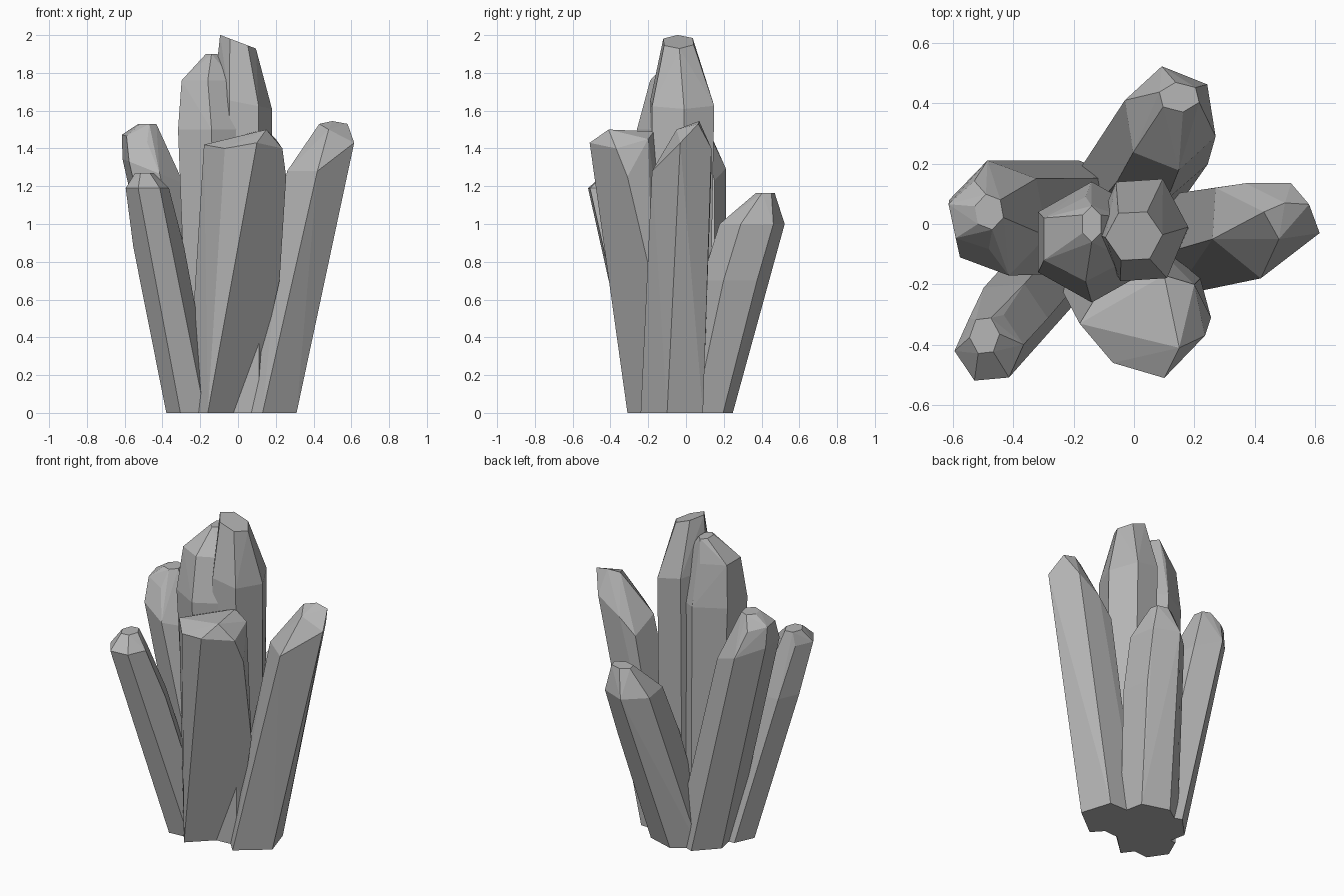
import bpy, bmesh, math

stone = bpy.data.materials.new("crystal_grey")
stone.diffuse_color = (0.47, 0.47, 0.47, 1)


def hull_object(name, points):
    """Faceted convex crystal around the given points."""
    bm = bmesh.new()
    for p in points:
        bm.verts.new(p)
    bmesh.ops.convex_hull(bm, input=bm.verts[:])
    loose = [v for v in bm.verts if not v.link_faces]
    bmesh.ops.delete(bm, geom=loose, context='VERTS')
    bmesh.ops.dissolve_limit(bm, angle_limit=math.radians(3), verts=bm.verts[:], edges=bm.edges[:])
    bmesh.ops.recalc_face_normals(bm, faces=bm.faces[:])
    mesh = bpy.data.meshes.new(name)
    bm.to_mesh(mesh)
    bm.free()
    mesh.materials.append(stone)
    bpy.context.collection.objects.link(bpy.data.objects.new(name, mesh))


def crystal(name, rot, rings, sides=6):
    """Crystal through rings of (x, y, z, rx, ry[, slope along x])."""
    pts = []
    for x, y, z, rx, ry, *slope in rings:
        for i in range(sides):
            a = math.radians(rot + 360 * i / sides)
            dx, dy = rx * math.cos(a), ry * math.sin(a)
            pts.append((x + dx, y + dy, z + (slope[0] * dx if slope else 0)))
    hull_object(name, pts)


# Two tall crystals in the middle
crystal("tall_crystal", 3, [
    (0.03, -0.03, 0, 0.15, 0.17), (0.03, -0.02, 1.2, 0.165, 0.195),
    (0.025, -0.02, 1.64, 0.155, 0.19, -0.2), (0.0, -0.04, 1.965, 0.095, 0.09, -0.38)])
crystal("second_tall_crystal", 30, [
    (-0.12, -0.04, 0, 0.16, 0.16), (-0.14, -0.06, 1.5, 0.205, 0.20),
    (-0.16, -0.05, 1.76, 0.16, 0.14), (-0.14, 0.0, 1.9, 0.035, 0.06)])

# Leaning crystals around them
hull_object("right_crystal", [
    (0.13, -0.24, 0), (0.31, -0.1, 0), (0.02, -0.12, 0), (0.06, 0.09, 0), (0.25, 0.09, 0),
    (0.42, -0.18, 1.28), (0.615, -0.03, 1.43), (0.26, -0.05, 1.28), (0.37, 0.135, 1.3),
    (0.27, 0.12, 1.2), (0.52, 0.135, 1.4), (0.58, 0.065, 1.53), (0.5, 0.07, 1.545),
    (0.43, 0.04, 1.53), (0.48, -0.05, 1.5)])
hull_object("front_crystal", [
    (-0.16, -0.31, 0), (0.06, -0.1, 0), (-0.27, -0.16, 0), (-0.15, 0.0, 0), (0.0, 0.0, 0),
    (0.22, -0.18, 0.7), (0.255, -0.31, 1.25), (0.1, -0.51, 1.43), (0.235, -0.37, 1.4),
    (-0.07, -0.46, 1.4), (-0.18, -0.33, 1.42), (-0.1, -0.2, 1.42), (0.1, -0.17, 1.49),
    (0.2, -0.2, 1.45), (0.15, -0.41, 1.5)])
crystal("left_crystal", -18, [
    (-0.15, 0.025, 0, 0.165, 0.19), (-0.45, 0.02, 1.28, 0.17, 0.195, -0.4),
    (-0.505, 0.03, 1.44, 0.115, 0.115, -0.3), (-0.48, 0.04, 1.53, 0.05, 0.06)])
crystal("front_left_crystal", 5, [
    (-0.25, -0.13, 0, 0.13, 0.135), (-0.42, -0.325, 0.88, 0.135, 0.14),
    (-0.48, -0.41, 1.19, 0.115, 0.12), (-0.495, -0.37, 1.27, 0.05, 0.065)])
crystal("back_crystal", 40, [
    (-0.03, 0.10, 0, 0.18, 0.15), (0.08, 0.26, 0.7, 0.175, 0.18),
    (0.12, 0.35, 1.0, 0.16, 0.175), (0.15, 0.42, 1.165, 0.07, 0.05)])
